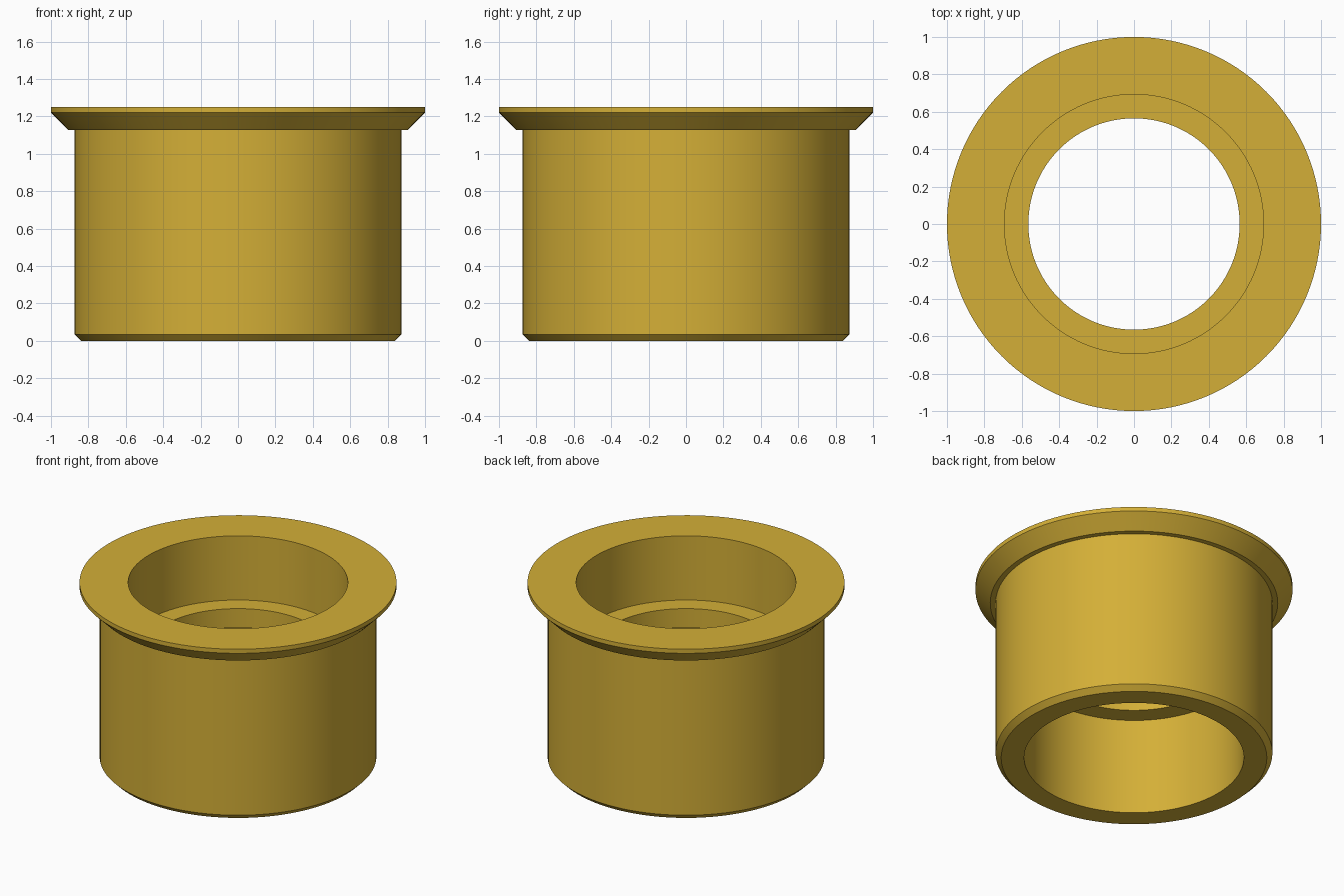
import bpy
import bmesh
import math

SEGMENTS = 128

if "Cube" in bpy.data.objects:
    bpy.data.objects.remove(bpy.data.objects["Cube"], do_unlink=True)

# Gold material
gold = bpy.data.materials.new("gold")
gold.use_nodes = True
colour = (0.658, 0.429, 0.038, 1.0)
gold.diffuse_color = colour
gold.node_tree.nodes["Principled BSDF"].inputs["Base Color"].default_value = colour


def lathe(name, profile, material):
    """Revolve a closed (radius, height) profile around z."""
    bm = bmesh.new()
    verts = [bm.verts.new((r, 0, z)) for r, z in profile]
    edges = [bm.edges.new((v, verts[i - 1])) for i, v in enumerate(verts)]
    bmesh.ops.spin(bm, geom=verts + edges, cent=(0, 0, 0), axis=(0, 0, 1),
                   angle=math.tau, steps=SEGMENTS, use_merge=True)
    bmesh.ops.remove_doubles(bm, verts=bm.verts[:], dist=0.0001)
    bmesh.ops.recalc_face_normals(bm, faces=bm.faces[:])
    mesh = bpy.data.meshes.new(name)
    bm.to_mesh(mesh)
    bm.free()
    mesh.materials.append(material)
    obj = bpy.data.objects.new(name, mesh)
    bpy.context.collection.objects.link(obj)
    bpy.ops.object.select_all(action="DESELECT")
    obj.select_set(True)
    bpy.context.view_layer.objects.active = obj
    bpy.ops.object.shade_smooth_by_angle(angle=math.radians(25))
    return obj


bore, ledge = 0.693, 0.565

# Chamfered sleeve with a flared rim and an inner ledge
lathe("flanged_bushing", [
    (bore, 0), (0.838, 0), (0.873, 0.035),        # chamfered foot
    (0.873, 1.128), (0.907, 1.128),               # outer wall and rim step
    (1.0, 1.221), (1.0, 1.25), (bore, 1.25),      # flared rim
    (bore, 0.803), (ledge, 0.803),                # upper bore and ledge
    (ledge, 0.672), (bore, 0.672),                # ledge underside
], gold)
